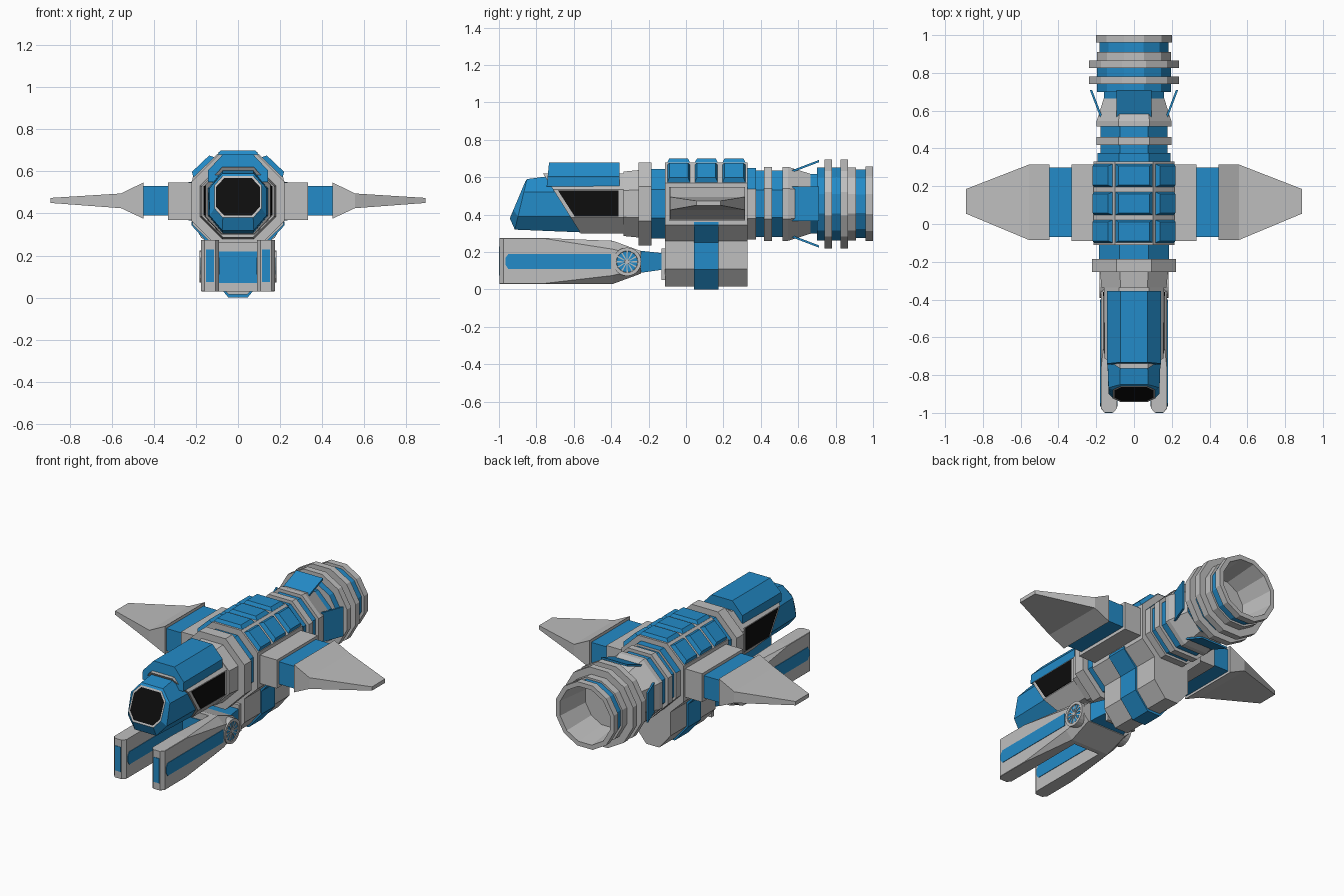
import bpy, bmesh, math
from mathutils import Vector as V

if "Cube" in bpy.data.objects:
    bpy.data.objects.remove(bpy.data.objects["Cube"])

GREY, BLUE, BLACK = 0, 1, 2
MATS = []
for name, col in (("hull grey", (0.52, 0.52, 0.52)), ("panel blue", (0.017, 0.26, 0.58)),
                  ("window black", (0.004, 0.004, 0.004))):
    m = bpy.data.materials.new(name)
    m.diffuse_color = (*col, 1)
    m.use_nodes = True
    m.node_tree.nodes["Principled BSDF"].inputs["Base Color"].default_value = m.diffuse_color
    MATS.append(m)
ZC = 0.458  # height of the long axis


def loft(name, rings, mats, cap0=None, cap1=None, mirror=False):
    """Skin a list of equal rings; one colour per span, optional end caps."""
    bm = bmesh.new()
    vs = [[bm.verts.new(p) for p in r] for r in rings]
    n = len(rings[0])
    for a, b, m in zip(vs, vs[1:], mats):
        for i in range(n):
            j = (i + 1) % n
            bm.faces.new((a[i], a[j], b[j], b[i])).material_index = m
    for ring, m in ((vs[0], cap0), (vs[-1], cap1)):
        if m is not None:
            bm.faces.new(ring).material_index = m
    bmesh.ops.recalc_face_normals(bm, faces=bm.faces)
    me = bpy.data.meshes.new(name)
    bm.to_mesh(me)
    bm.free()
    for m in MATS:
        me.materials.append(m)
    ob = bpy.data.objects.new(name, me)
    bpy.context.collection.objects.link(ob)
    if mirror:
        ob.modifiers.new("mirror", 'MIRROR')
    return ob


def prism(name, pts, off, mat, scale=1.0, mirror=False):
    """Polygon pushed along off, its far end scaled about its centre."""
    pts = [V(p) for p in pts]
    c = sum(pts, V()) / len(pts)
    far = [c + (p - c) * scale + V(off) for p in pts]
    return loft(name, [pts, far], [mat], mat, mat, mirror)


def octo(y, hw, z0, z1, cx, cz):
    """Chamfered rectangle across y; y may be a function of z."""
    f = y if callable(y) else (lambda z: y)
    xz = [(hw, z0 + cz), (hw, z1 - cz), (hw - cx, z1), (cx - hw, z1),
          (-hw, z1 - cz), (-hw, z0 + cz), (cx - hw, z0), (hw - cx, z0)]
    return [(x, f(z), z) for x, z in xz]


def turned(name, n, segs, extra=(), cap=GREY):
    """Stepped n-sided body along y from (y0, y1, r0, r1, colour) segments."""
    def ring(y, r):
        R = r / math.cos(math.pi / n)
        return [(R * math.sin((i + .5) * 2 * math.pi / n), y,
                 ZC + R * math.cos((i + .5) * 2 * math.pi / n)) for i in range(n)]
    rings, mats = [], []
    for k, (y0, y1, r0, r1, m) in enumerate(segs):
        if k:
            p = segs[k - 1]
            mats.append(m if r0 > p[3] else p[4])
        rings += [ring(y0, r0), ring(y1, r1)]
        mats.append(m)
    for y, r in extra:
        rings.append(ring(y, r))
        mats.append(GREY)
    return loft(name, rings, mats, cap, cap)


# nose and cockpit hull, joined along a raked seam
seam = lambda z: -0.74 + (0.605 - z) * 0.63
glass = lambda z: -0.94 + 0.42 * (z - 0.385)
loft("nose", [octo(-0.45, 0.14, 0.305, 0.605, 0.07, 0.085),
              octo(seam, 0.142, 0.305, 0.605, 0.07, 0.085),
              octo(lambda z: -0.915 + 0.24 * (z - 0.32), 0.135, 0.32, 0.59, 0.06, 0.07),
              octo(glass, 0.112, 0.38, 0.578, 0.04, 0.045),
              octo(glass, 0.104, 0.39, 0.568, 0.038, 0.042)],
     [BLUE, BLUE, BLUE, GREY], BLUE, BLACK)
loft("cockpit_hull", [octo(lambda z: seam(z) - 0.015, 0.155, 0.3, 0.62, 0.08, 0.085),
                      octo(-0.33, 0.16, 0.3, 0.62, 0.08, 0.085)], [GREY], GREY, GREY)
canopy = [(-0.142, 0.55), (-0.142, 0.605), (-0.072, 0.68),
          (0.072, 0.68), (0.142, 0.605), (0.142, 0.55)]
loft("canopy", [[(x, -0.74 + 0.1 * (z - 0.6), z) for x, z in canopy],
                [(x, -0.355, z) for x, z in canopy]], [BLUE], BLUE, BLUE)
prism("side_window", [(0.154, -0.685, 0.53), (0.157, -0.36, 0.53),
                      (0.157, -0.36, 0.39), (0.154, -0.595, 0.39)], (0.006, 0, 0), BLACK, mirror=True)

# neck between cockpit and main body
turned("neck", 8, [(-0.335, -0.255, 0.172, 0.18, GREY), (-0.255, -0.185, 0.222, 0.222, GREY),
                   (-0.185, -0.10, 0.185, 0.185, BLUE)])

# main body, keel and keel band
loft("main_body", [octo(y, 0.215, 0.235, 0.68, 0.115, 0.11) for y in (-0.112, 0.33)],
     [GREY], GREY, GREY)
keel = lambda y, x, z, b: [(x, y, 0.3), (x, y, 0.11), (b, y, z), (-b, y, z), (-x, y, 0.11), (-x, y, 0.3)]
loft("keel", [keel(-0.112, 0.125, 0.015, 0.045), keel(0.33, 0.125, 0.015, 0.045)], [GREY], GREY, GREY)
half = [(0.222, 0.36), (0.222, 0.345), (0.135, 0.25), (0.135, 0.106), (0.045, 0.0)]
band = half + [(-x, z) for x, z in reversed(half)]
loft("keel_band", [[(x, y, z) for x, z in band] for y in (0.042, 0.175)], [BLUE], BLUE, BLUE)

# three rows of raised roof panels
for y0, y1 in ((-0.1, 0.022), (0.047, 0.17), (0.195, 0.318)):
    prism("roof_panel", [(-0.1, y0, 0.678), (0.1, y0, 0.678), (0.1, y1, 0.678), (-0.1, y1, 0.678)],
          (0, 0, 0.022), BLUE, 0.82)
    prism("shoulder_panel", [(0.112, y0, 0.667), (0.212, y0, 0.572),
                             (0.212, y1, 0.572), (0.112, y1, 0.667)],
          (0.016, 0, 0.017), BLUE, 0.82, True)

# wings: root block, blue collar, tapering tip
sec = lambda x, y0, y1, z0, z1: [(x, y0, z0), (x, y1, z0), (x, y1, z1), (x, y0, z1)]
loft("wing", [sec(0.2, -0.09, 0.315, 0.37, 0.548), sec(0.332, -0.09, 0.315, 0.37, 0.548),
              sec(0.332, -0.07, 0.298, 0.39, 0.53), sec(0.448, -0.07, 0.298, 0.39, 0.53),
              sec(0.448, -0.085, 0.315, 0.375, 0.548), sec(0.555, -0.085, 0.315, 0.425, 0.495),
              sec(0.89, 0.055, 0.185, 0.45, 0.474)],
     [GREY, GREY, BLUE, GREY, GREY, GREY], GREY, GREY, True)

# ribbed tail section; the first rib is blue on top
tail = turned("tail_ribs", 8, [
    (0.32, 0.375, 0.192, 0.192, GREY), (0.375, 0.418, 0.178, 0.178, BLUE),
    (0.418, 0.46, 0.198, 0.198, GREY), (0.46, 0.515, 0.178, 0.178, BLUE),
    (0.515, 0.545, 0.198, 0.198, GREY), (0.545, 0.665, 0.198, 0.16, GREY),
    (0.665, 0.71, 0.158, 0.158, BLUE)])
for p in tail.data.polygons:
    if p.center.y < 0.37 and p.normal.z > 0.3:
        p.material_index = BLUE

# four splayed tail flaps
for k in range(4):
    a = k * math.pi / 2
    u, r = V((math.cos(a), 0, -math.sin(a))), V((math.sin(a), 0, math.cos(a)))
    q = [V((0, y, ZC)) + u * s + r * d for s, y, d in
         ((-0.092, 0.56, 0.165), (0.092, 0.56, 0.165), (0.092, 0.71, 0.222), (-0.092, 0.71, 0.222))]
    prism("tail_flap", q, r * 0.012, BLUE)

# engine nozzle with an open bore
turned("engine", 12, [
    (0.70, 0.74, 0.195, 0.195, BLUE), (0.74, 0.78, 0.238, 0.238, GREY),
    (0.78, 0.825, 0.195, 0.195, BLUE), (0.825, 0.865, 0.238, 0.238, GREY),
    (0.865, 0.91, 0.195, 0.195, GREY), (0.91, 0.96, 0.183, 0.183, BLUE),
    (0.96, 1.0, 0.2, 0.2, GREY)], extra=((1.0, 0.172), (0.78, 0.15)))

# fork under the nose: two prongs, a cross block and a blue link to the keel
def prong(y, x0, x1, z0, z1, c):
    return [(x0, y, z0), (x1 - c, y, z0), (x1, y, z0 + c),
            (x1, y, z1 - c), (x1 - c, y, z1), (x0, y, z1)]

loft("fork_prong", [prong(-0.997, 0.108, 0.158, 0.03, 0.275, 0.002),
                    prong(-0.975, 0.09, 0.176, 0.03, 0.275, 0.002),
                    prong(-0.76, 0.09, 0.176, 0.03, 0.275, 0.002),
                    prong(-0.39, 0.09, 0.176, 0.03, 0.26, 0.045),
                    prong(-0.24, 0.09, 0.165, 0.085, 0.205, 0.03)], [GREY] * 4, GREY, GREY, True)
loft("fork_cross_block", [sec2 for sec2 in (
    [(-0.09, y, a), (0.09, y, a), (0.09, y, b), (-0.09, y, b)]
    for y, a, b in ((-0.42, 0.03, 0.262), (-0.39, 0.03, 0.26), (-0.24, 0.085, 0.205)))],
     [GREY] * 2, GREY, GREY)
prism("cross_block_panel", [(-0.09, -0.42, 0.07), (0.09, -0.42, 0.07),
                            (0.09, -0.42, 0.22), (-0.09, -0.42, 0.22)], (0, -0.005, 0), BLUE)
loft("fork_link", [[(-w, y, a), (w, y, a), (w, y, b), (-w, y, b)] for y, w, a, b in
                   ((-0.27, 0.13, 0.085, 0.21), (-0.11, 0.09, 0.108, 0.192))], [BLUE], BLUE, BLUE)
prism("keel_front_plate", [(-0.1, -0.11, 0.05), (0.1, -0.11, 0.05), (0.1, -0.11, 0.22),
                           (-0.1, -0.11, 0.22)], (0, -0.022, 0), GREY)

# blue stripes on the outside, inside and tip of each prong
stripe = [(-0.95, 0.19), (-0.965, 0.168), (-0.965, 0.132), (-0.95, 0.11), (-0.4, 0.11), (-0.4, 0.19)]
for x, d in ((0.176, 0.003), (0.09, -0.003)):
    prism("prong_stripe", [(x, y, z) for y, z in stripe], (d, 0, 0), BLUE, mirror=True)
prism("prong_tip_stripe", [(0.114, -0.997, 0.075), (0.153, -0.997, 0.075),
                           (0.153, -0.997, 0.23), (0.114, -0.997, 0.23)], (0, -0.003, 0), BLUE, mirror=True)

# round spoked hub on each prong
def circle(x, r, n=24):
    return [(x, -0.315 + r * math.cos(i * 2 * math.pi / n), 0.148 + r * math.sin(i * 2 * math.pi / n))
            for i in range(n)]

loft("hub_disc", [circle(0.14, 0.076), circle(0.183, 0.076), circle(0.183, 0.058), circle(0.178, 0.056)],
     [GREY, GREY, GREY], GREY, BLUE, True)
loft("hub_cap", [circle(0.177, 0.014), circle(0.182, 0.012)], [GREY], GREY, GREY, True)
for k in range(12):
    a = k * math.pi / 6
    e, t = V((0, math.cos(a), math.sin(a))), V((0, -math.sin(a), math.cos(a)))
    c = V((0.177, -0.315, 0.148))
    prism("hub_spoke", [c + e * 0.01 - t * 0.002, c + e * 0.057 - t * 0.004,
                        c + e * 0.057 + t * 0.004, c + e * 0.01 + t * 0.002],
          (0.004, 0, 0), GREY, mirror=True)
